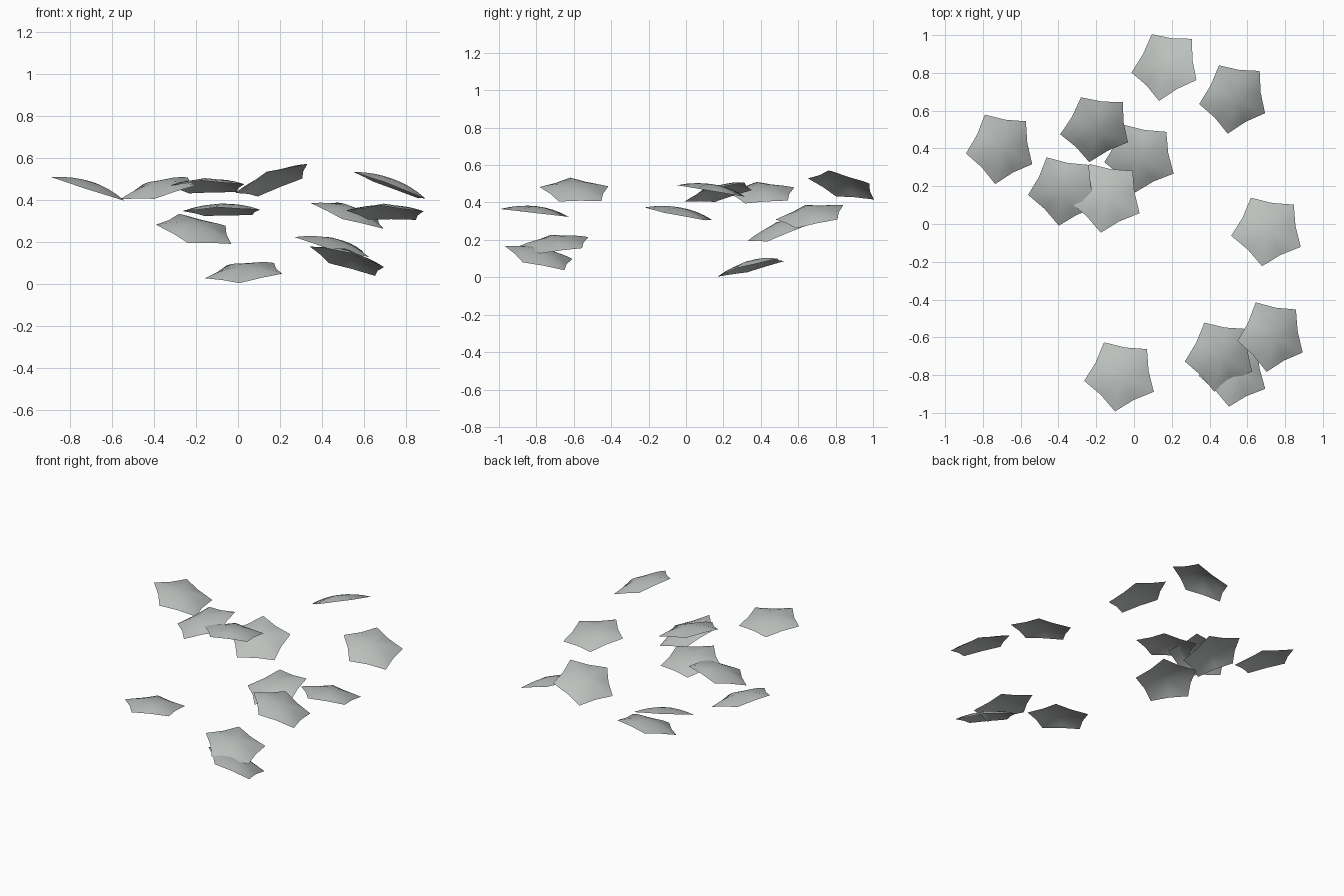
import bpy, bmesh, math
from mathutils import Vector

if "Cube" in bpy.data.objects:
    bpy.data.objects.remove(bpy.data.objects["Cube"])

RADIUS, WAIST, DOME = 0.196, 0.149, 0.037   # corner radius, mid-edge radius, dome height
RINGS = 4

grey = bpy.data.materials.new("pale_grey_green")
grey.diffuse_color = (0.50, 0.53, 0.51, 1)
grey.use_nodes = True
grey.node_tree.nodes["Principled BSDF"].inputs["Base Color"].default_value = grey.diffuse_color

# rim centre (x, y, z) and slope along x and y of each floating pad
PADS = [
    (0.17, 0.84, 0.49, 0.37, -0.28),
    (0.53, 0.67, 0.33, -0.33, 0.17),
    (-0.20, 0.51, 0.255, -0.21, 0.38),
    (0.035, 0.355, 0.053, 0.10, 0.25),
    (-0.705, 0.405, 0.45, -0.32, 0.02),
    (-0.372, 0.18, 0.45, 0.22, 0.21),
    (-0.145, 0.145, 0.46, 0.0, -0.17),
    (0.708, -0.033, 0.336, -0.04, -0.19),
    (-0.07, -0.80, 0.343, 0.0, -0.115),
    (0.457, -0.695, 0.178, -0.255, 0.09),
    (0.525, -0.78, 0.112, -0.325, -0.25),
    (0.729, -0.59, 0.463, -0.38, -0.05),
]


def pad_mesh():
    """Thin five-cornered dome with slightly pinched edges."""
    bm = bmesh.new()
    top = bm.verts.new((0, 0, DOME))
    previous = None
    for k in range(1, RINGS + 1):
        t = k / RINGS
        ring = []
        for i in range(10):
            a = math.radians(45 + 36 * i)
            r = t * (WAIST if i % 2 else RADIUS)
            ring.append(bm.verts.new((r * math.cos(a), r * math.sin(a), DOME * (1 - t * t))))
        for i in range(10):
            j = (i + 1) % 10
            if previous:
                bm.faces.new((previous[i], ring[i], ring[j], previous[j]))
            else:
                bm.faces.new((top, ring[i], ring[j]))
        previous = ring
    for f in bm.faces:
        f.smooth = True
    me = bpy.data.meshes.new("pad")
    bm.to_mesh(me)
    bm.free()
    me.materials.append(grey)
    return me


# place the pads, each tipped to its own slope
mesh = pad_mesh()
for n, (x, y, z, gx, gy) in enumerate(PADS, 1):
    pad = bpy.data.objects.new(f"pad_{n:02d}", mesh)
    bpy.context.collection.objects.link(pad)
    pad.location = (x, y, z)
    pad.rotation_mode = 'QUATERNION'
    pad.rotation_quaternion = Vector((0, 0, 1)).rotation_difference(Vector((-gx, -gy, 1)))
